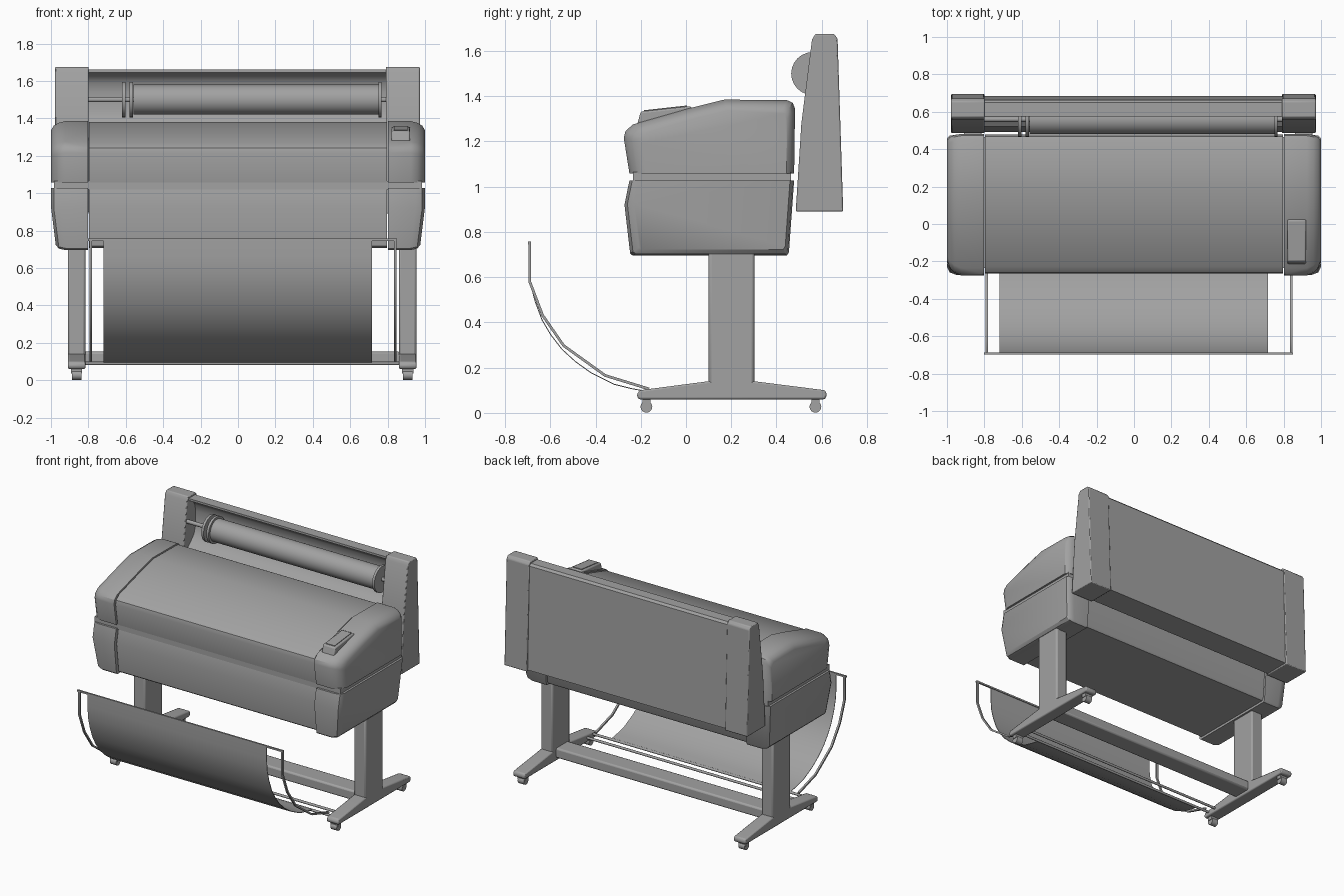
import bpy
import bmesh
import math
from mathutils import Vector

cube = bpy.data.objects.get("Cube")
if cube:
    bpy.data.objects.remove(cube, do_unlink=True)

GREY = (0.36, 0.36, 0.36, 1.0)
mat = bpy.data.materials.new("plain grey")
mat.use_nodes = True
mat.diffuse_color = GREY
mat.node_tree.nodes["Principled BSDF"].inputs["Base Color"].default_value = GREY
made = []


def finish(name, bm, bevel=0):
    """Turn a bmesh into a grey object, optionally with rounded edges."""
    bmesh.ops.recalc_face_normals(bm, faces=bm.faces[:])
    mesh = bpy.data.meshes.new(name)
    bm.to_mesh(mesh)
    bm.free()
    mesh.materials.append(mat)
    obj = bpy.data.objects.new(name, mesh)
    bpy.context.collection.objects.link(obj)
    if bevel:
        mod = obj.modifiers.new("rounding", 'BEVEL')
        mod.width, mod.segments = bevel, 2
        mod.limit_method, mod.angle_limit = 'ANGLE', math.radians(25)
    made.append(obj)
    return obj


def loft(name, profile, sections, centre=(0, 0), bevel=0, shape=None):
    """Skin a closed (y, z) profile along x; sections are (x, scale)."""
    bm = bmesh.new()
    cy, cz = centre
    rings = [[bm.verts.new((x, cy + s * (y - cy), cz + s * (z - cz)))
              for y, z in profile] for x, s in sections]
    n = len(profile)
    for a, b in zip(rings, rings[1:]):
        for i in range(n):
            j = (i + 1) % n
            bm.faces.new((a[i], a[j], b[j], b[i]))
    bm.faces.new(rings[0])
    bm.faces.new(rings[-1])
    if shape:
        for v in bm.verts:
            shape(v.co)
    return finish(name, bm, bevel)


def prism(name, profile, x0, x1, bevel=0):
    return loft(name, profile, [(x0, 1), (x1, 1)], bevel=bevel)


def box(name, x0, x1, y0, y1, z0, z1, bevel=0):
    return prism(name, [(y0, z0), (y1, z0), (y1, z1), (y0, z1)], x0, x1, bevel)


def rod(name, x0, x1, y, z, radius, sides=24):
    ring = [(y + radius * math.cos(math.tau * i / sides),
             z + radius * math.sin(math.tau * i / sides)) for i in range(sides)]
    return prism(name, ring, x0, x1)


def ribbon(path, t):
    """Closed outline of thickness t following an open (y, z) path."""
    pts = [Vector(p) for p in path]
    inner = []
    for i, p in enumerate(pts):
        d = (pts[min(i + 1, len(pts) - 1)] - pts[max(i - 1, 0)]).normalized()
        inner.append(p + Vector((-d.y, d.x)) * t)
    return [tuple(p) for p in pts + inner[::-1]]


# Main housing: lid above the seam, base below it
lid = [(-0.25, 1.058), (-0.275, 1.215), (-0.268, 1.245), (-0.235, 1.275),
       (0.02, 1.348), (0.17, 1.385), (0.45, 1.382), (0.472, 1.37),
       (0.482, 1.345), (0.478, 1.058)]
base = [(-0.25, 1.028), (-0.272, 0.92), (-0.247, 0.705), (-0.235, 0.695),
        (0.445, 0.695), (0.455, 0.71), (0.478, 1.028)]
LID_C, BASE_C = (0.25, 1.058), (0.25, 1.028)


def taper(co):
    if co.z < 0.92 and abs(co.x) > 0.9:
        co.x -= math.copysign(0.13 * (0.92 - co.z), co.x)


loft("lid_centre", lid, [(-0.796, 0.982), (0.796, 0.982)], LID_C)
loft("base_centre", base, [(-0.796, 0.965), (0.796, 0.965)], BASE_C)
box("seam_strip", -0.985, 0.985, -0.235, 0.465, 1.02, 1.065)
for side, s in (("left", 1), ("right", -1)):
    loft(side + "_lid_end", lid,
         [(s * x, k) for x, k in ((0.802, 1), (0.925, 1), (0.96, 0.97), (0.985, 0.925), (1.0, 0.85))],
         LID_C)
    loft(side + "_base_end", base,
         [(s * x, k) for x, k in ((0.802, 1), (0.95, 1), (0.985, 0.975), (1.0, 0.92))],
         BASE_C, shape=taper)

# Control panel wedge with a thin display plate
prism("control_panel", [(-0.22, 1.26), (-0.2, 1.332), (0.02, 1.356), (0.035, 1.33)],
      0.82, 0.92, 0.008)
prism("display_plate", [(-0.185, 1.33), (-0.185, 1.338), (0.005, 1.359), (0.005, 1.35)],
      0.835, 0.905)

# Rear roll holder: two end towers and a hollowed panel between them
tower = [(0.485, 0.89), (0.695, 0.89), (0.67, 1.655), (0.655, 1.675),
         (0.572, 1.675), (0.557, 1.65), (0.51, 1.28)]
prism("right_tower", tower, -0.978, -0.798, 0.006)
prism("left_tower", tower, 0.79, 0.972, 0.006)
prism("rear_panel", [(0.492, 0.9), (0.685, 0.9), (0.664, 1.645), (0.65, 1.66), (0.575, 1.66),
                     (0.575, 1.645), (0.62, 1.625), (0.645, 1.59), (0.655, 1.54), (0.655, 1.44),
                     (0.635, 1.38), (0.59, 1.33), (0.52, 1.28)], -0.8, 0.792)

# Media roll with flanges on a shaft
ROLL = (0.56, 1.5)
rod("roll", -0.56, 0.752, *ROLL, 0.08, 32)
rod("roll_shaft", -0.8, 0.792, *ROLL, 0.014, 12)
for i, x in enumerate((-0.62, -0.58, 0.75)):
    rod("roll_flange_%d" % (i + 1), x, x + 0.018, *ROLL, 0.095, 24)

# Stand: legs, feet and casters
foot = [(-0.21, 0.06), (0.615, 0.06), (0.623, 0.08), (0.615, 0.1), (0.3, 0.14),
        (0.1, 0.14), (-0.205, 0.1), (-0.218, 0.08)]
for side, cx in (("left", 0.907), ("right", -0.863)):
    box(side + "_leg", cx - 0.047, cx + 0.047, 0.1, 0.302, 0.12, 0.72, 0.012)
    prism(side + "_foot", foot, cx - 0.047, cx + 0.047, 0.008)
    for end, y in (("front", -0.175), ("back", 0.572)):
        rod(side + "_" + end + "_caster", cx - 0.025, cx + 0.025, y, 0.027, 0.026, 16)
        box(side + "_" + end + "_caster_mount", cx - 0.03, cx + 0.03,
            y - 0.018, y + 0.018, 0.035, 0.07)

box("cross_beam", -0.83, 0.87, 0.12, 0.26, 0.08, 0.152, 0.012)
rod("lower_front_bar", -0.83, 0.87, -0.17, 0.09, 0.009, 12)
rod("lower_back_bar", -0.83, 0.87, -0.1, 0.09, 0.009, 12)

# Catch basket: bent side arms, top bar and hanging sheet
arm = [(-0.697, 0.757), (-0.697, 0.58), (-0.64, 0.43), (-0.545, 0.293),
       (-0.36, 0.16), (-0.165, 0.1)]
for side, x in (("right", -0.795), ("left", 0.833)):
    prism(side + "_basket_arm", ribbon(arm, 0.012), x, x + 0.014)
box("basket_top_bar", -0.803, 0.85, -0.698, -0.686, 0.745, 0.757)
sheet = [(-0.696, 0.752), (-0.696, 0.66), (-0.69, 0.575), (-0.67, 0.495), (-0.638, 0.41),
         (-0.6, 0.345), (-0.55, 0.28), (-0.49, 0.225), (-0.42, 0.175), (-0.32, 0.125),
         (-0.24, 0.105), (-0.165, 0.092)]
prism("basket_sheet", ribbon(sheet, 0.004), -0.72, 0.717)

# Soft shading with crisp corners
bpy.ops.object.select_all(action='DESELECT')
for obj in made:
    obj.select_set(True)
bpy.context.view_layer.objects.active = made[0]
bpy.ops.object.shade_smooth_by_angle(angle=math.radians(32))
